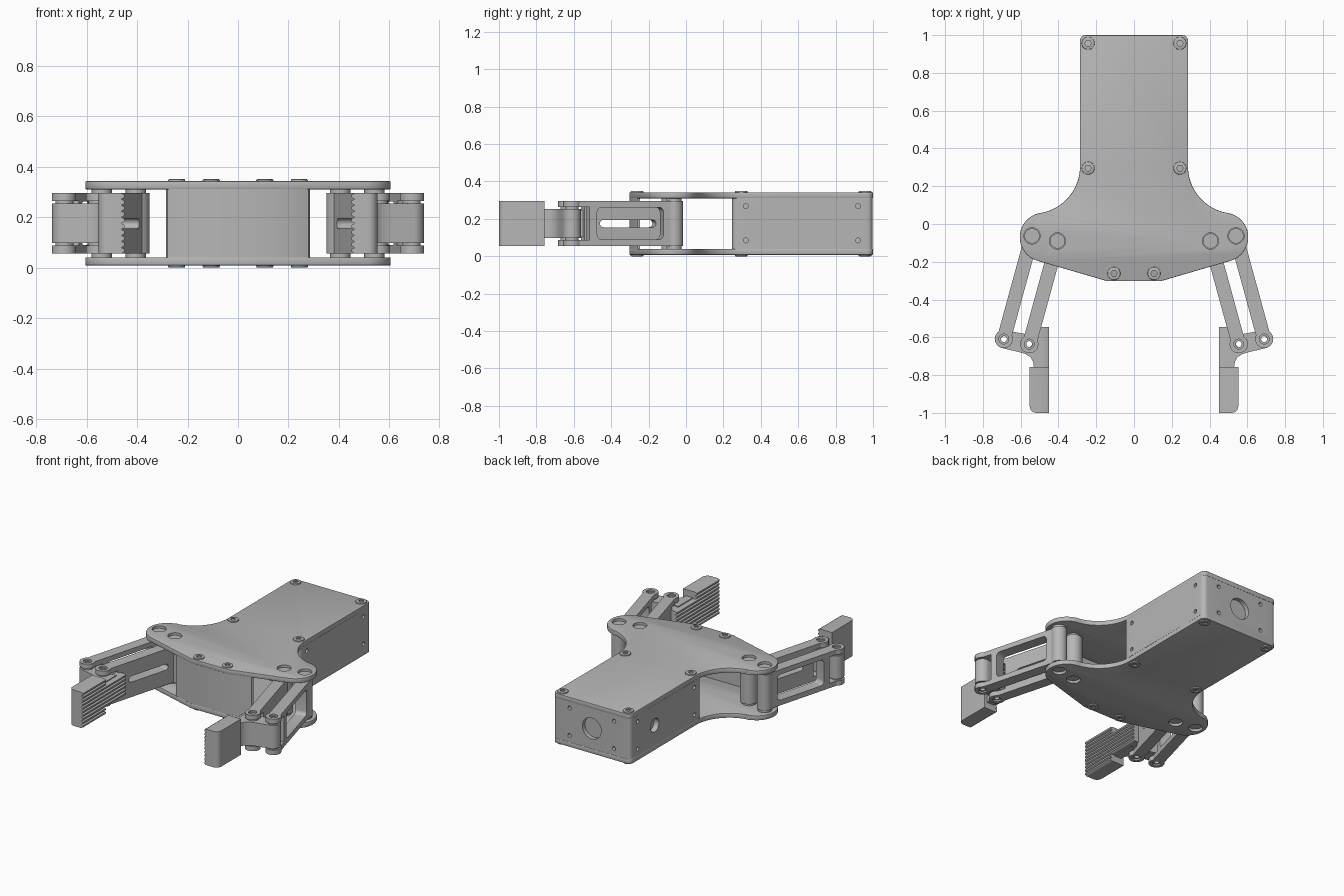
import bpy, bmesh, math
from mathutils import Matrix, Vector

if "Cube" in bpy.data.objects:
    bpy.data.objects.remove(bpy.data.objects["Cube"], do_unlink=True)

GREY = (0.47, 0.47, 0.47, 1)
metal = bpy.data.materials.new("plain grey metal")
metal.use_nodes = True
metal.diffuse_color = GREY
metal.node_tree.nodes["Principled BSDF"].inputs["Base Color"].default_value = GREY
parts = []
MID = 0.175            # middle height


def arc(cx, cy, r, a0, a1, n=14):
    steps = [math.radians(a0 + (a1 - a0) * i / n) for i in range(n + 1)]
    return [(cx + r * math.cos(a), cy + r * math.sin(a)) for a in steps]


def circle(cx, cy, r, n=32):
    return arc(cx, cy, r, 0, 360, n)[:-1]


def rounded(x0, x1, y0, y1, r):
    corners = [(x1 - r, y0 + r, -90), (x1 - r, y1 - r, 0), (x0 + r, y1 - r, 90), (x0 + r, y0 + r, 180)]
    return [p for x, y, a in corners for p in arc(x, y, r, a, a + 90, 6)]


def prism(name, pts, c0, c1, axis="z", bevel=0):
    """Extrude an outline; its plane is xy for z, yz for x, zx for y."""
    def place(p, c):
        a, b = p
        return {"z": (a, b, c), "x": (c, a, b), "y": (b, c, a)}[axis]
    bm = bmesh.new()
    low = [bm.verts.new(place(p, c0)) for p in pts]
    high = [bm.verts.new(place(p, c1)) for p in pts]
    caps = [bm.faces.new(low), bm.faces.new(high)]
    for i in range(len(pts)):
        j = (i + 1) % len(pts)
        bm.faces.new((low[i], low[j], high[j], high[i]))
    bmesh.ops.recalc_face_normals(bm, faces=bm.faces)
    if bevel:
        rims = list({e for f in caps for e in f.edges})
        bmesh.ops.bevel(bm, geom=rims, offset=bevel, segments=2, profile=0.5, affect="EDGES")
    me = bpy.data.meshes.new(name)
    bm.to_mesh(me)
    bm.free()
    me.materials.append(metal)
    ob = bpy.data.objects.new(name, me)
    bpy.context.collection.objects.link(ob)
    parts.append(ob)
    return ob


def cut(ob, cutters):
    """Subtract the cutters, then discard them."""
    for c in cutters:
        m = ob.modifiers.new("cut", "BOOLEAN")
        m.operation, m.solver, m.object = "DIFFERENCE", "EXACT", c
        c.hide_render = True
    deps = bpy.context.evaluated_depsgraph_get()
    me = bpy.data.meshes.new_from_object(ob.evaluated_get(deps))
    ob.modifiers.clear()
    ob.data = me
    for c in cutters:
        parts.remove(c)
        bpy.data.objects.remove(c, do_unlink=True)
    return ob


def hole(x, y, r, c0, c1, axis="z"):
    return prism("cutter", circle(x, y, r), c0, c1, axis)


def mirror(ob):
    """Name the part left and add its right-hand copy."""
    me = ob.data.copy()
    me.transform(Matrix.Scale(-1, 4, (1, 0, 0)))
    me.flip_normals()
    twin = bpy.data.objects.new("right_" + ob.name, me)
    ob.name = "left_" + ob.name
    bpy.context.collection.objects.link(twin)
    parts.append(twin)


def both_sides(pts):
    return pts + [(-x, y) for x, y in reversed(pts)]


# Upper and lower cover plates
OUTER, INNER = (0.54, -0.063), (0.405, -0.09)
half = ([(0.14, -0.303)] + arc(0.475, -0.07, 0.13, -74, 81, 24)
        + arc(0.536, 0.305, 0.25, 261, 180, 20) + arc(0.255, 0.968, 0.032, 0, 90, 6))
for name, z0, z1 in (("lower_plate", 0.008, 0.04), ("upper_plate", 0.31, 0.342)):
    plate = prism(name, both_sides(half), z0, z1, bevel=0.004)
    cut(plate, [hole(s * x, y, 0.043, z0 - 0.02, z1 + 0.02)
                for s in (-1, 1) for x, y in (OUTER, INNER)])

# Actuator housing with mounting holes and cable openings
body = prism("housing", rounded(-0.286, 0.286, 0.246, 0.998, 0.03), 0.039, 0.311)
drills = [hole(0, MID, 0.07, 0, 0, "z")] and []
for z in (0.085, 0.268):
    for s in (-1, 1):
        drills.append(hole(z, s * 0.165, 0.013, 0.96, 1.05, "y"))
        for y in (0.32, 0.92):
            drills.append(hole(y, z, 0.013, s * 0.25, s * 0.35, "x"))
drills.append(hole(MID, 0, 0.07, 0.97, 1.05, "y"))
drills.append(hole(0.74, MID, 0.045, -0.35, -0.25, "x"))
cut(body, drills)
for stray in [p for p in parts if p.name.startswith("cutter")]:
    parts.remove(stray)
    bpy.data.objects.remove(stray, do_unlink=True)

# Front spacer between the plates
prism("front_spacer", both_sides([(0.138, -0.302), (0.255, -0.268), (0.28, -0.258), (0.286, -0.246)]),
      0.039, 0.311)

# Socket screws on both plates
for x, y in ((0.243, 0.957), (0.243, 0.296), (0.106, -0.262)):
    for level, z0, z1, c0, c1 in (("upper", 0.335, 0.35, 0.342, 0.36), ("lower", 0, 0.015, -0.01, 0.008)):
        screw = prism(level + "_screw", circle(x, y, 0.034), z0, z1, bevel=0.004)
        cut(screw, [prism("cutter", circle(x, y, 0.017, 6), c0, c1)])
        mirror(screw)


# Arm links: a bar with round eyes, forked at the far end
def link(name, pivot, r, window):
    length, w, low = 0.566, 0.037, 0.048
    a = math.degrees(math.asin(w / r))
    b = math.degrees(math.asin(w / low))
    outline = (arc(0, 0, r, -90 + a, 270 - a, 24)
               + arc(0, -length, low, 90 + b, 450 - b, 24))
    ob = prism(name, outline, 0.055, 0.295)
    cut(ob, [hole(0, -length, 0.095, 0.087, 0.263),
             hole(0, -length, 0.016, 0, 0.4),
             hole(0, -length, 0.026, 0.285, 0.4),
             hole(0, -length, 0.026, 0, 0.065),
             prism("cutter", rounded(*window), -0.2, 0.2, "x")])
    ob.data.transform(Matrix.Translation((*pivot, 0)) @ Matrix.Rotation(math.radians(15.3), 4, "Z"))
    mirror(ob)
    mirror(prism(name + "_pivot_pin", circle(*pivot, 0.04), 0.023, 0.327))


link("outer_link", OUTER, 0.048, (-0.437, -0.07, 0.09, 0.262, 0.025))
link("inner_link", INNER, 0.055, (-0.394, -0.083, 0.155, 0.195, 0.0199))

# Finger knuckle joining the two links
A, B = (0.556, -0.635), (0.688, -0.61)
web = ([(0.48, -0.76), (0.53, -0.76), (0.534, -0.73), (0.548, -0.705), (0.575, -0.688), (0.61, -0.678)]
       + arc(*B, 0.048, -80, 100, 16) + arc(*A, 0.048, 100, 150, 6) + [(0.48, -0.6)])
knuckle = prism("knuckle", web, 0.097, 0.253)
cut(knuckle, [hole(*p, 0.03, 0, 0.4) for p in (A, B)])
mirror(knuckle)
for name, p in (("inner_bushing", A), ("outer_bushing", B)):
    bush = prism(name, circle(*p, 0.036), 0.08, 0.27)
    mirror(cut(bush, [hole(*p, 0.016, 0, 0.4)]))


# Ridged finger jaws
def jaw(name, z0, teeth, outer, y0, y1):
    pitch = 0.024
    face = []
    for k in range(teeth):
        z = z0 + k * pitch
        face += [(z, 0.462), (z + 0.3 * pitch, 0.45), (z + 0.75 * pitch, 0.45)]
    z1 = z0 + teeth * pitch
    return prism(name, face + [(z1, 0.462), (z1, outer), (z0, outer)], y0, y1, "y")


tip = jaw("jaw_tip", 0.055, 10, 0.552, -1, -0.757)
bm = bmesh.new()
bm.from_mesh(tip.data)
corner = [e for e in bm.edges if all(v.co.x > 0.55 and v.co.y < -0.99 for v in e.verts)]
bmesh.ops.bevel(bm, geom=corner, offset=0.035, segments=6, profile=0.5, affect="EDGES")
bm.to_mesh(tip.data)
bm.free()
mirror(tip)
mirror(jaw("jaw_heel", 0.103, 6, 0.515, -0.758, -0.545))

# Smooth curved walls, keep edges crisp
bpy.ops.object.select_all(action="DESELECT")
for ob in parts:
    ob.select_set(True)
bpy.context.view_layer.objects.active = parts[0]
bpy.ops.object.shade_smooth_by_angle(angle=math.radians(30))
